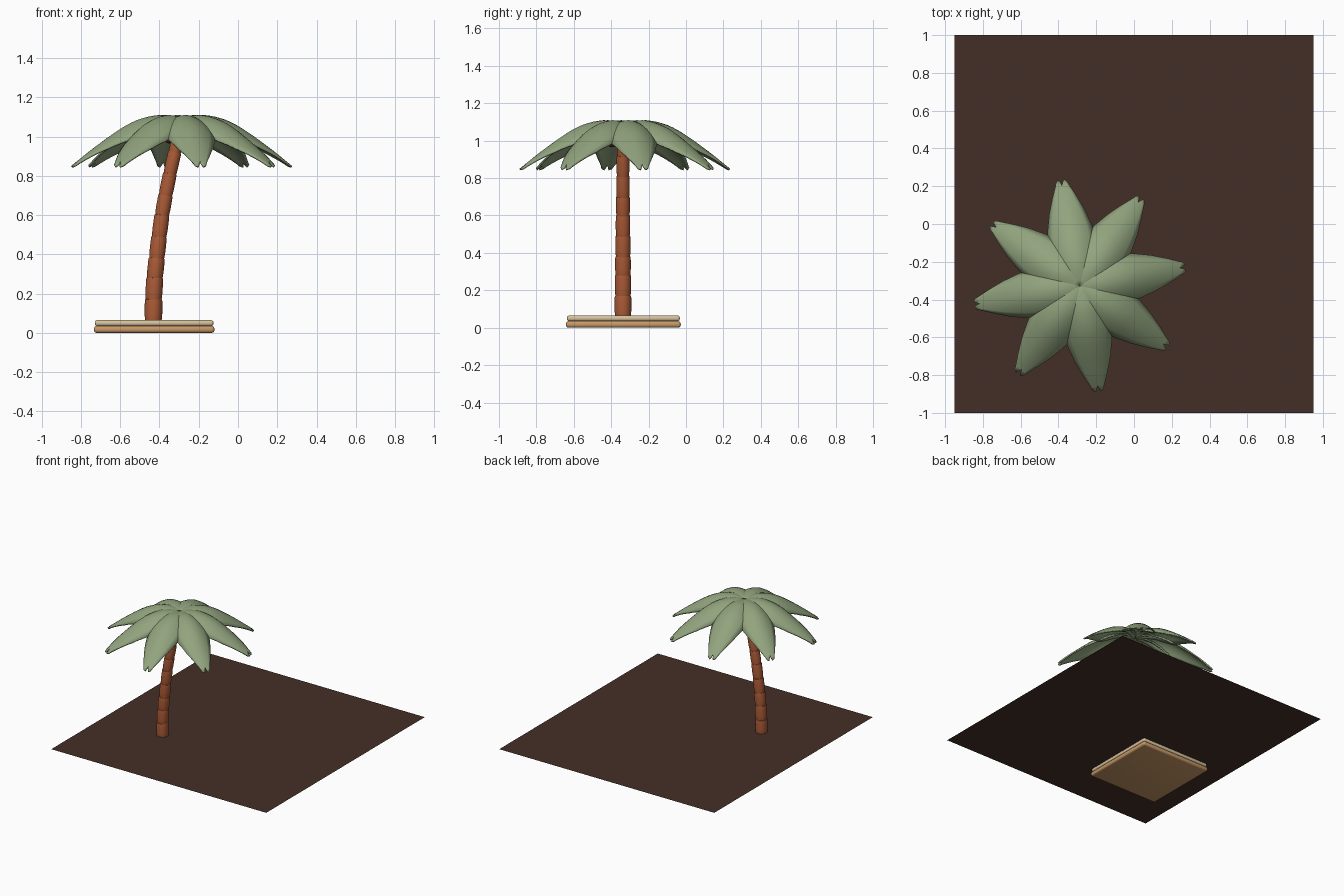
import bpy, bmesh, math
from mathutils import Vector

if "Cube" in bpy.data.objects:
    bpy.data.objects.remove(bpy.data.objects["Cube"])


def material(name, rgb):
    m = bpy.data.materials.new(name)
    lin = [((c / 255 + 0.055) / 1.055) ** 2.4 for c in rgb]
    m.diffuse_color = (*lin, 1)
    m.use_nodes = True
    m.node_tree.nodes["Principled BSDF"].inputs["Base Color"].default_value = m.diffuse_color
    return m


SOIL = material("dark_soil", (68, 47, 38))
SAND = material("pale_sand", (214, 194, 158))
TAN = material("tan_wood", (200, 152, 102))
BARK = material("orange_bark", (172, 91, 55))
LEAF = material("sage_leaf", (146, 164, 126))
NUT = material("dark_husk", (80, 50, 36))


def add_object(name, bm, mat, smooth=None):
    bmesh.ops.recalc_face_normals(bm, faces=bm.faces[:])
    me = bpy.data.meshes.new(name)
    bm.to_mesh(me)
    bm.free()
    ob = bpy.data.objects.new(name, me)
    bpy.context.collection.objects.link(ob)
    me.materials.append(mat)
    if smooth:
        bpy.ops.object.select_all(action='DESELECT')
        ob.select_set(True)
        bpy.context.view_layer.objects.active = ob
        bpy.ops.object.shade_smooth_by_angle(angle=math.radians(smooth))
    return ob


def lerp(table, t):
    """Smooth interpolation through (t, value) points."""
    for i in range(len(table) - 1):
        (a, u), (b, v) = table[i], table[i + 1]
        if t <= b:
            return u + (v - u) * (t - a) / (b - a)
    return table[-1][1]


# Ground sheet
bm = bmesh.new()
bmesh.ops.create_grid(bm, x_segments=1, y_segments=1, size=1)
for v in bm.verts:
    v.co = (v.co.x * 0.95, v.co.y, 0.066)
add_object("ground_sheet", bm, SOIL)


# Two rounded base slabs
def slab(name, half, z0, z1, mat):
    bm = bmesh.new()
    bmesh.ops.create_cube(bm, size=1)
    for v in bm.verts:
        v.co = (-0.427 + v.co.x * half * 2, -0.335 + v.co.y * half * 2,
                (z0 + z1) / 2 + v.co.z * (z1 - z0))
    bmesh.ops.bevel(bm, geom=bm.edges[:], offset=(z1 - z0) * 0.42, segments=4,
                    profile=0.5, affect='EDGES')
    add_object(name, bm, mat, 40)


slab("lower_slab", 0.307, 0.0, 0.035, TAN)
slab("upper_slab", 0.302, 0.035, 0.065, SAND)

# Leaning trunk made of stacked collars
PATH = [(0.06, -0.431), (0.17, -0.43), (0.28, -0.424), (0.38, -0.414), (0.49, -0.402),
        (0.60, -0.387), (0.70, -0.369), (0.81, -0.347), (0.92, -0.322), (1.05, -0.292)]
SIDES = 24
COLLAR = [(0.0, 0.9), (0.12, 0.95), (0.35, 0.99), (0.7, 1.0), (0.92, 1.0), (1.0, 0.97)]
bm = bmesh.new()
rings = []
for (z0, x0), (z1, x1) in zip(PATH, PATH[1:]):
    axis = Vector((x1 - x0, 0, z1 - z0)).normalized()
    side = Vector((axis.z, 0, -axis.x))
    for t, k in COLLAR:
        z = z0 + (z1 - z0) * t
        c = Vector((x0 + (x1 - x0) * t, -0.337, z))
        r = k * (0.046 - 0.0145 * (z - 0.06))
        rings.append([bm.verts.new(c + side * r * math.cos(a) + Vector((0, r * math.sin(a), 0)))
                      for a in (2 * math.pi * i / SIDES for i in range(SIDES))])
for lo, hi in zip(rings, rings[1:]):
    for i in range(SIDES):
        j = (i + 1) % SIDES
        bm.faces.new((lo[i], lo[j], hi[j], hi[i]))
bm.faces.new(rings[0])
bm.faces.new(rings[-1])
add_object("trunk", bm, BARK, 35)

# Coconut under the crown
bm = bmesh.new()
bmesh.ops.create_uvsphere(bm, u_segments=20, v_segments=12, radius=0.03)
bmesh.ops.translate(bm, verts=bm.verts[:], vec=(-0.35, -0.395, 0.995))
add_object("coconut", bm, NUT, 60)

# Eight drooping palm leaves
HEIGHT = [(0, 1.094), (0.06, 1.106), (0.12, 1.11), (0.18, 1.10), (0.24, 1.081), (0.30, 1.05),
          (0.375, 1.0), (0.47, 0.93), (0.57, 0.85)]
WIDTH = [(0, 0.012), (0.05, 0.045), (0.1, 0.075), (0.18, 0.112), (0.25, 0.128), (0.3, 0.122),
         (0.4, 0.094), (0.48, 0.063), (0.54, 0.036), (0.57, 0.026)]
ROWS, COLS, LENGTH = 20, 8, 0.57
TEETH = [0.012, 0.004, 0.0, 0.012, 0.03, 0.012, 0.0, 0.004, 0.012]  # forked tip
for n in range(8):
    ang = math.radians(10 + 45 * n)
    out = Vector((math.cos(ang), math.sin(ang), 0))
    across = Vector((-out.y, out.x, 0))
    bm = bmesh.new()
    grid = []
    for i in range(ROWS + 1):
        row = []
        for j in range(COLS + 1):
            r = LENGTH * i / ROWS
            if i == ROWS:
                r -= TEETH[j]
            w = lerp(WIDTH, r) * (2 * j / COLS - 1)
            p = Vector((-0.287, -0.327, lerp(HEIGHT, r) - 4.5 * w * w)) + out * r + across * w
            row.append(bm.verts.new(p))
        grid.append(row)
    for a, b in zip(grid, grid[1:]):
        for j in range(COLS):
            bm.faces.new((a[j], b[j], b[j + 1], a[j + 1]))
    leaf = add_object(f"palm_leaf_{n + 1}", bm, LEAF, 40)
    mod = leaf.modifiers.new("thickness", 'SOLIDIFY')
    mod.thickness = 0.01
    mod.offset = -1
